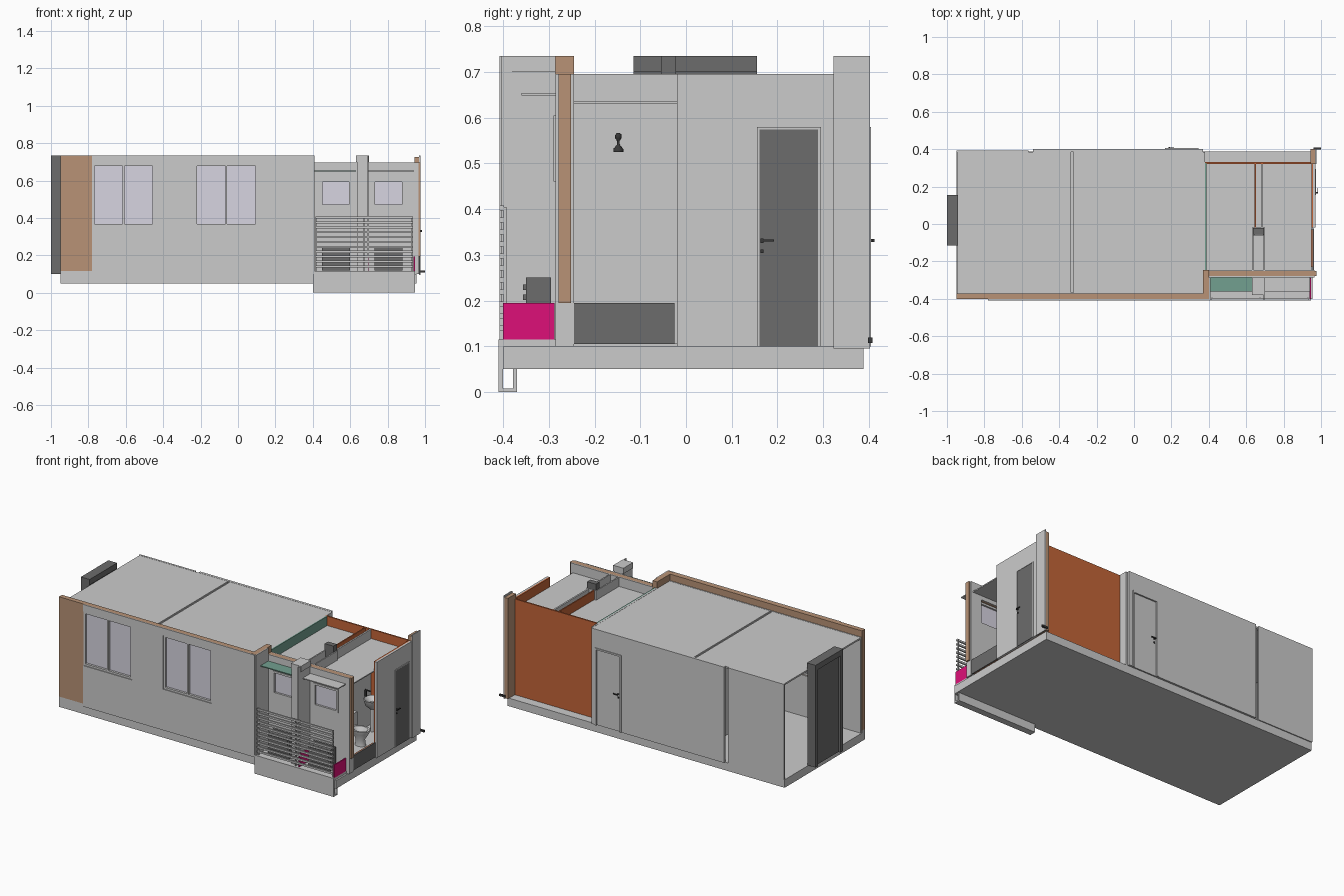
import bpy, bmesh, math
from mathutils import Vector

if "Cube" in bpy.data.objects:
    bpy.data.objects.remove(bpy.data.objects["Cube"])


def material(name, rgb):
    m = bpy.data.materials.new(name)
    m.diffuse_color = (*rgb, 1)
    m.use_nodes = True
    m.node_tree.nodes["Principled BSDF"].inputs["Base Color"].default_value = m.diffuse_color
    return m


BROWN = material("brown_board", (0.48, 0.29, 0.18))
ORANGE = material("orange_tile", (0.55, 0.13, 0.04))
PINK = material("pink_liner", (0.73, 0.005, 0.19))
GREEN = material("green_board", (0.17, 0.35, 0.28))
DARK = material("dark_metal", (0.04, 0.04, 0.04))
GLASS = material("pale_glass", (0.68, 0.66, 0.75))
STEEL = material("dark_grey", (0.15, 0.15, 0.15))


def boxes(name, spans, mat=None):
    """One object from several boxes given as (x0, x1, y0, y1, z0, z1)."""
    bm = bmesh.new()
    for x0, x1, y0, y1, z0, z1 in spans:
        for v in bmesh.ops.create_cube(bm, size=1)["verts"]:
            v.co = Vector((x0 + (v.co.x + .5) * (x1 - x0),
                           y0 + (v.co.y + .5) * (y1 - y0),
                           z0 + (v.co.z + .5) * (z1 - z0)))
    me = bpy.data.meshes.new(name)
    bm.to_mesh(me)
    bm.free()
    ob = bpy.data.objects.new(name, me)
    bpy.context.collection.objects.link(ob)
    if mat:
        me.materials.append(mat)
    return ob


def box(name, *s, mat=None):
    return boxes(name, [s], mat)


def wall(name, x0, x1, y0, y1, z0, z1, holes, mat=None):
    """Wall along x, with rectangular holes (hx0, hx1, hz0, hz1)."""
    spans, x = [], x0
    for a, b, c, d in holes:
        spans += [(x, a, y0, y1, z0, z1), (a, b, y0, y1, z0, c), (a, b, y0, y1, d, z1)]
        x = b
    spans.append((x, x1, y0, y1, z0, z1))
    return boxes(name, [s for s in spans if s[5] - s[4] > 1e-4 and s[1] - s[0] > 1e-4], mat)


def window(name, x0, x1, z0, z1, y, t, mullion):
    """Frame bars, optional centre mullion and a pane."""
    w = .012
    bars = [(x0, x1, y, y + t, z0, z0 + w), (x0, x1, y, y + t, z1 - w, z1),
            (x0, x0 + w, y, y + t, z0, z1), (x1 - w, x1, y, y + t, z0, z1)]
    if mullion:
        m = (x0 + x1) / 2
        bars.append((m - .005, m + .005, y, y + t, z0, z1))
    boxes(name + "_frame", bars)
    box(name + "_pane", x0 + w, x1 - w, y + t * .5, y + t * .6, z0 + w, z1 - w, mat=GLASS)


def lathe(name, profile, loc, scale=(1, 1), mat=None, n=20):
    """Turned part from (radius, z) points."""
    bm = bmesh.new()
    rings = [[bm.verts.new((loc[0] + r * scale[0] * math.cos(i * math.tau / n),
                            loc[1] + r * scale[1] * math.sin(i * math.tau / n),
                            loc[2] + z)) for i in range(n)] for r, z in profile]
    for a, b in zip(rings, rings[1:]):
        for i in range(n):
            bm.faces.new((a[i], a[(i + 1) % n], b[(i + 1) % n], b[i]))
    bm.faces.new(rings[0][::-1])
    bm.faces.new(rings[-1])
    me = bpy.data.meshes.new(name)
    bm.to_mesh(me)
    bm.free()
    ob = bpy.data.objects.new(name, me)
    bpy.context.collection.objects.link(ob)
    if mat:
        me.materials.append(mat)
    bpy.context.view_layer.objects.active = ob
    ob.select_set(True)
    bpy.ops.object.shade_smooth_by_angle(angle=math.radians(40))
    ob.select_set(False)
    return ob


# Base slab and balcony floor
box("base_slab", -.95, .955, -.40, .388, .05, .10)
box("balcony_floor", .40, .945, -.40, -.285, .095, .115)
boxes("balcony_fascia", [(.40, .945, -.41, -.40, 0, .115), (.40, .945, -.378, -.37, 0, .06),
                         (.40, .945, -.40, -.378, 0, .008)])

# Front wall: brown core with grey outer skin
big = [(-.78, -.445, .355, .69), (-.23, .105, .355, .69)]
wall("front_wall_core", -.95, .37, -.402, -.372, .115, .735, big, BROWN)
wall("front_wall_skin", -.78, .40, -.408, -.402, .10, .735, big)
wall("front_wall_lining", -.945, .37, -.372, -.366, .10, .695, big)
box("front_wall_sill", -.95, .40, -.402, -.372, .10, .115)
for i, (a, b, c, d) in enumerate(big):
    window(f"large_window_{i}", a, b, c, d, -.403, .028, True)

# Return wall beside the balcony
box("return_wall_core", .37, .402, -.40, -.245, .10, .735, mat=BROWN)
box("return_wall_skin", .402, .408, -.408, -.285, .10, .735)

# Back walls with slot and door
wall("back_wall_left", -.95, -.565, .382, .394, .10, .695, [])
wall("back_wall_right", -.54, .37, .384, .40, .10, .695, [(.165, .345, .10, .58)])
boxes("back_door_frame", [(.165, .175, .382, .405, .10, .58), (.335, .345, .382, .405, .10, .58),
                          (.175, .335, .382, .405, .57, .58)])
box("back_door", .175, .335, .386, .396, .10, .57)
boxes("back_door_handle", [(.185, .215, .408, .412, .328, .335), (.185, .192, .396, .41, .328, .335),
                           (.185, .192, .396, .401, .305, .315)], DARK)

# Partitions and ceilings of the main rooms
box("room_partition", -.34, -.322, -.366, .384, .10, .685)
for name, a, b in (("left", -.945, -.338), ("right", -.324, .37)):
    box(f"{name}_room_ceiling", a, b, -.368, .384, .684, .694)
box("side_partition", .37, .380, -.245, .384, .10, .695)
box("side_partition_lining", .380, .388, -.245, .325, .10, .695, mat=GREEN)

# Left end screen
boxes("end_screen", [(-.985, -.945, -.105, .145, .10, .70),
                     (-1, -.945, .13, .155, .10, .70), (-1, -.945, -.115, -.09, .10, .70)], STEEL)
box("end_screen_cap", -1, -.94, -.115, .155, .70, .735, mat=STEEL)

# Wet rooms: front wall, back panel, shared partition, ceilings
small = [(.44, .605, .46, .605), (.72, .89, .46, .605)]
wall("wet_front_core", .40, .975, -.279, -.252, .195, .695, small, BROWN)
wall("wet_front_skin", .40, .965, -.285, -.279, .10, .695, small)
wall("wet_front_lining", .39, .965, -.252, -.245, .10, .695, small)
box("wet_front_foot", .40, .965, -.279, -.252, .10, .195)
for i, (a, b, c, d) in enumerate(small):
    window(f"small_window_{i}", a, b, c, d, -.29, .025, False)
box("orange_back_panel", .37, .95, .322, .331, .10, .695, mat=ORANGE)
box("wet_partition_lining", .645, .652, -.02, .322, .10, .695, mat=ORANGE)
box("wet_partition", .68, .69, -.02, .322, .10, .695)
boxes("service_shaft", [(.632, .640, -.245, -.02, .10, .695), (.692, .70, -.245, -.02, .10, .695),
                        (.640, .692, -.028, -.02, .10, .695), (.640, .692, -.25, -.06, .64, .65)])
box("shaft_vent", .635, .695, -.055, -.022, .65, .735, mat=STEEL)
for name, a, b in (("left", .388, .645), ("right", .69, .95)):
    box(f"{name}_wet_ceiling", a, b, -.245, .322, .63, .637)
    box(f"{name}_wet_floor", a, b, -.245, .322, .10, .106)

# Right wall with door, corner post and low kerb
box("right_wall", .957, .97, -.02, .322, .10, .695)
box("right_wall_tile", .948, .957, -.02, .322, .10, .695, mat=ORANGE)
box("corner_post", .968, .975, .322, .402, .095, .735)
box("corner_post_core", .945, .968, .322, .40, .10, .725, mat=BROWN)
boxes("right_door_frame", [(.957, .974, .155, .161, .10, .58), (.957, .974, .289, .295, .10, .58),
                           (.957, .974, .161, .289, .574, .58)])
box("right_door", .966, .972, .161, .289, .10, .574, mat=STEEL)
boxes("right_door_handle", [(.972, .984, .163, .170, .326, .336), (.980, .985, .163, .192, .329, .334),
                            (.972, .977, .163, .170, .304, .312)], DARK)
box("kerb", .955, .962, -.245, -.025, .105, .195, mat=STEEL)
box("kerb_tile", .947, .955, -.23, -.03, .105, .193, mat=ORANGE)
box("drain_spout", .96, 1, .398, .408, .107, .119, mat=DARK)

# Front column with pink liners
boxes("front_column", [(.635, .695, -.38, -.285, .10, .70), (.63, .70, -.38, -.285, .70, .735),
                       (.692, .697, -.405, -.38, .195, .735)])
box("column_liner", .695, .699, -.40, -.29, .115, .195, mat=PINK)
box("balcony_end_liner", .938, .945, -.40, -.288, .115, .195, mat=PINK)

# Canopies
box("left_canopy", .408, .632, -.36, -.285, .648, .654, mat=GREEN)
box("right_canopy", .698, .94, -.36, -.285, .648, .654)

# Slatted railing
bars = [(.415, .935, -.408, -.398, z, z + .011) for z in [.135 + .0262 * i for i in range(11)]]
posts = [(x, x + .006, -.399, -.392, .115, .405) for x in (.415, .67, .928)]
boxes("railing", bars + posts)

# Outdoor units behind the railing
for i, x in enumerate((.45, .73)):
    boxes(f"outdoor_unit_{i}", [(x, x + .15, -.35, -.295, .12, .25)]
          + [(x + .01, x + .14, -.356, -.35, .135 + .022 * k, .147 + .022 * k) for k in range(5)], STEEL)

# Basin, toilet and shower head
lathe("basin", [(.012, 0), (.015, .14), (.04, .165), (.05, .20), (.045, .202), (.02, .175)],
      (.75, .25, .106), (1, 1.1))
boxes("basin_tap", [(.70, .71, .245, .255, .31, .35), (.70, .735, .247, .253, .345, .352)], DARK)
lathe("toilet_bowl", [(.028, 0), (.024, .04), (.045, .08), (.05, .10), (.038, .10), (.015, .06)],
      (.80, .06, .106), (1.2, .9))
box("toilet_tank", .70, .745, .01, .11, .17, .28)
lathe("shower_head", [(.011, -.02), (.011, -.014), (.003, -.004), (.003, .005), (.007, .01),
                      (.007, .017), (.003, .022)], (.712, -.148, .545), mat=DARK)
